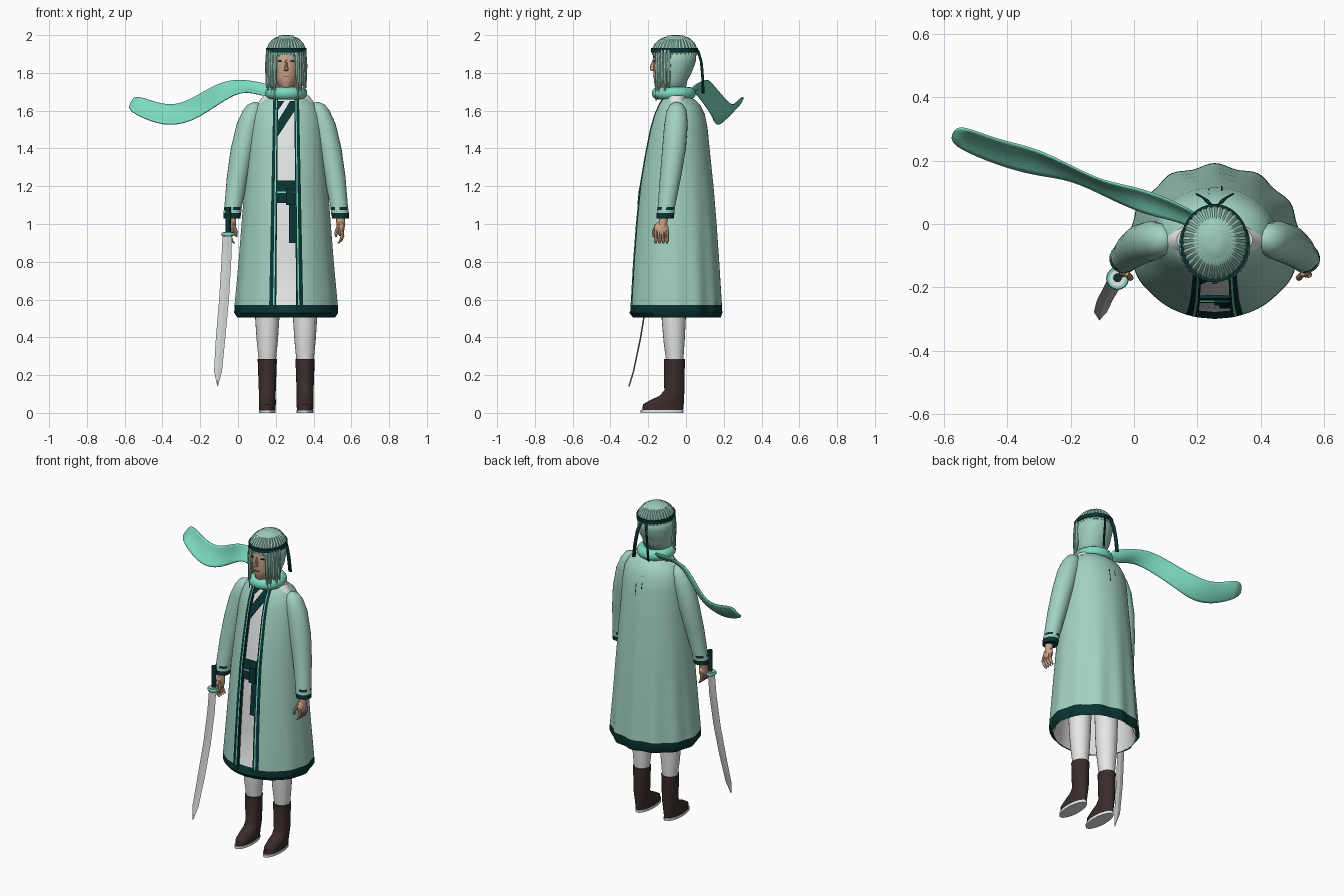
import bpy, bmesh, math
from math import sin, cos, pi, asin

if "Cube" in bpy.data.objects:
    bpy.data.objects.remove(bpy.data.objects["Cube"])

CX = 0.255  # centre line of the figure


def mat(name, r, g, b):
    m = bpy.data.materials.new(name)
    m.diffuse_color = (r, g, b, 1)
    m.use_nodes = True
    m.node_tree.nodes["Principled BSDF"].inputs["Base Color"].default_value = m.diffuse_color
    return m


COAT = mat("pale_green_cloth", 0.36, 0.64, 0.53)
HAIR = mat("pale_green_hair", 0.33, 0.60, 0.50)
SCARF = mat("bright_teal_cloth", 0.20, 0.70, 0.52)
DARK = mat("dark_teal_trim", 0.003, 0.034, 0.032)
WHITE = mat("white_cloth", 0.78, 0.80, 0.79)
SKIN = mat("skin", 0.62, 0.38, 0.25)
BROWN = mat("brown_leather", 0.042, 0.025, 0.024)
STEEL = mat("steel", 0.62, 0.64, 0.64)


def mesh(name, verts, faces, mats, idx=None, angle=40):
    me = bpy.data.meshes.new(name)
    me.from_pydata(verts, [], faces)
    for m in mats:
        me.materials.append(m)
    if idx:
        me.polygons.foreach_set("material_index", idx)
    bm = bmesh.new()
    bm.from_mesh(me)
    bmesh.ops.recalc_face_normals(bm, faces=bm.faces)
    bm.to_mesh(me)
    bm.free()
    ob = bpy.data.objects.new(name, me)
    bpy.context.collection.objects.link(ob)
    bpy.ops.object.select_all(action='DESELECT')
    ob.select_set(True)
    bpy.context.view_layer.objects.active = ob
    bpy.ops.object.shade_smooth_by_angle(angle=math.radians(angle))
    return ob


def loft(name, rings, mats, rule=None, closed=True, caps=True, angle=40):
    n = len(rings[0])
    verts = [p for r in rings for p in r]
    faces, idx = [], []
    for i in range(len(rings) - 1):
        for j in range(n if closed else n - 1):
            k = (j + 1) % n
            faces.append((i * n + j, i * n + k, (i + 1) * n + k, (i + 1) * n + j))
            idx.append(rule(i, j) if rule else 0)
    if closed and caps:
        last = len(rings) - 1
        faces += [tuple(range(n)), tuple(range(last * n, last * n + n))]
        idx += [rule(0, 0) if rule else 0, rule(last - 1, 0) if rule else 0]
    return mesh(name, verts, faces, mats, idx, angle)


def oval(z, rx, yf, yb, cx=CX, n=32, a0=0.0, a1=None, ribs=0, amp=0.0):
    """Horizontal ellipse; angle 0 faces front. With a1 it is an open arc."""
    cy, ry = (yf + yb) / 2, (yb - yf) / 2
    out = []
    for k in range(n):
        a = a0 + (a1 - a0) * k / (n - 1) if a1 else 2 * pi * k / n
        s = 1 + amp * cos(ribs * a)
        out.append((cx + rx * s * sin(a), cy - ry * s * cos(a), z))
    return out


def disc(x, y, z, r, n=16, ry=None):
    return oval(z, r, y - (ry or r), y + (ry or r), x, n)


def ball(name, c, r, m):
    rings = [disc(c[0], c[1], c[2] + r[2] * cos(t), max(r[0] * sin(t), 1e-4), 16, max(r[1] * sin(t), 1e-4))
             for t in [pi * k / 10 for k in range(11)]]
    return loft(name, rings, [m])


# ---- coat: pleated skirt, recessed front panel, striped front edges ----
PROFILE = [(0.505, 0.255, -0.28, 0.178), (0.53, 0.272, -0.30, 0.186), (0.57, 0.270, -0.298, 0.184),
           (0.8, 0.25, -0.285, 0.172), (1.0, 0.235, -0.27, 0.16), (1.2, 0.22, -0.25, 0.145),
           (1.35, 0.207, -0.225, 0.13), (1.5, 0.195, -0.195, 0.115), (1.58, 0.183, -0.172, 0.10),
           (1.63, 0.16, -0.15, 0.075), (1.66, 0.125, -0.135, 0.045), (1.68, 0.085, -0.11, 0.0)]
SIDE = 44
K = 5 + SIDE


def coat_ring(z, rx, yf, yb):
    cy, ry = (yf + yb) / 2, (yb - yf) / 2
    t = max(0, min(1, (1.67 - z) / 1.1))
    hw, w = 0.043 + 0.01 * t, 0.025 + 0.012 * t
    rec = 0.02 if z > 0.56 else 0.0
    half = []
    for x, d in ((0, rec), (hw, rec), (hw, 0), (hw + 0.25 * w, 0), (hw + 0.45 * w, 0), (hw + w, 0)):
        half.append((x, cy - ry * cos(asin(x / rx)) + d))
    a0 = asin((hw + w) / rx)
    for k in range(1, SIDE + 1):
        a = a0 + (pi - a0) * k / SIDE
        s = 1 + 0.028 * max(0, (1.3 - z) / 0.8) * cos(12 * a) * (1 - cos(a)) / 2
        half.append((rx * s * sin(a), cy - ry * s * cos(a)))
    full = half + [(-x, y) for x, y in half[-2:0:-1]]
    return [(CX + x, y, z) for x, y in full]


def coat_rule(i, j):
    k = j if j < K else 2 * K - 1 - j
    if i < 2:
        return 1
    return 2 if k == 0 else 3 if k == 3 else 1 if k < 5 else 0


loft("coat", [coat_ring(*p) for p in PROFILE], [COAT, DARK, WHITE, SCARF], coat_rule, caps=False)
loft("coat_lining", [oval(0.506, 0.25, -0.275, 0.174), oval(0.54, 0.235, -0.262, 0.155),
                     oval(0.95, 0.2, -0.22, 0.12)], [WHITE], caps=False)
loft("inner_collar", [oval(1.64, 0.15, -0.12, 0.02), oval(1.68, 0.12, -0.11, 0.01)], [WHITE])


def edge(z, k):
    """Front (k=2) or back (k=3) of the coat at a height."""
    for a, b in zip(PROFILE, PROFILE[1:]):
        if z <= b[0]:
            return a[k] + (b[k] - a[k]) * (z - a[0]) / (b[0] - a[0])
    return PROFILE[-1][k]


def plate(name, pts, m, y_of, thick=0.009):
    """Thin plate from x,z corners (x from the centre line)."""
    n = len(pts)
    v = [(CX + x, y_of(z) + d, z) for d in (0, thick) for x, z in pts]
    f = [tuple(range(n)), tuple(range(n, 2 * n))] + [(i, (i + 1) % n, n + (i + 1) % n, n + i) for i in range(n)]
    return mesh(name, v, f, [m])


def rect(x0, x1, z0, z1):
    return [(x0, z0), (x1, z0), (x1, z1), (x0, z1)]


front = lambda z: edge(z, 2) + 0.010
plate("belt", rect(-0.052, 0.052, 1.11, 1.23), DARK, front)
plate("belt_cord", rect(-0.05, 0.05, 1.165, 1.172), SCARF, lambda z: front(z) - 0.003, 0.004)
plate("belt_knot", rect(0.0, 0.045, 1.1, 1.19), DARK, lambda z: front(z) - 0.008)
plate("sash_tail", rect(0.015, 0.05, 0.9, 1.12), DARK, front)
plate("collar_overlap", [(-0.047, 1.46), (-0.047, 1.54), (0.02, 1.65), (0.045, 1.65), (0.045, 1.6)], DARK, front)
plate("collar_under", [(-0.045, 1.6), (-0.045, 1.65), (-0.01, 1.65)], DARK, front)
for i in range(6):  # slits on the upper back
    x = -0.10 + 0.04 * i
    z = 1.46 + 0.025 * (i % 3)
    plate("back_slit", rect(x, x + 0.004, z, z + 0.08), DARK,
          lambda q, x=x: edge(q, 3) - 0.11 * (x / 0.19) ** 2 - 0.003, 0.005)

# ---- arms and hands, legs and boots ----
ARM = [(0.165, -0.05, 1.645, 0.01), (0.17, -0.05, 1.632, 0.035), (0.178, -0.05, 1.60, 0.052),
       (0.2, -0.053, 1.53, 0.062), (0.23, -0.063, 1.4, 0.063), (0.258, -0.082, 1.25, 0.056),
       (0.281, -0.104, 1.09, 0.046), (0.283, -0.106, 1.075, 0.047), (0.285, -0.108, 1.058, 0.047),
       (0.288, -0.11, 1.03, 0.045)]
for s, side in ((-1, "right"), (1, "left")):
    loft(side + "_sleeve", [disc(CX + s * d, y, z, r, 24) for d, y, z, r in ARM], [COAT, DARK],
         lambda i, j: 1 if i == 8 or (i == 6 and j % 6 < 4) else 0)
    hx = CX + s * 0.288
    loft(side + "_wrist", [disc(hx, -0.118, 1.04, 0.024), disc(hx, -0.125, 0.98, 0.022)], [SKIN])
    ball(side + "_palm", (hx, -0.13, 0.975), (0.02, 0.038, 0.04), SKIN)
    for f in range(4):
        y = -0.16 + 0.02 * f
        loft(side + "_finger", [disc(hx + s * 0.006, y, 0.965, 0.0105, 8), disc(hx + s * 0.01, y, 0.935, 0.010, 8),
                                disc(hx, y, 0.91, 0.009, 8), disc(hx - s * 0.012, y, 0.898, 0.005, 8)], [SKIN])
    loft(side + "_thumb", [disc(hx - s * 0.008, -0.155, 1.0, 0.009, 8), disc(hx - s * 0.022, -0.17, 0.96, 0.01, 8),
                           disc(hx - s * 0.025, -0.172, 0.93, 0.005, 8)], [SKIN])
    lx = CX + s * 0.1
    loft(side + "_leg", [disc(lx, y, z, r, 24) for y, z, r in
                         ((-0.06, 0.27, 0.045), (-0.063, 0.38, 0.056), (-0.065, 0.5, 0.064), (-0.065, 0.9, 0.075))],
         [WHITE])
    loft(side + "_boot", [oval(z, rx, yf, yb, lx, 24) for z, rx, yf, yb in
                          ((0.015, 0.043, -0.232, -0.015), (0.045, 0.045, -0.228, -0.012),
                           (0.068, 0.045, -0.19, -0.01), (0.09, 0.044, -0.14, -0.01), (0.12, 0.045, -0.115, -0.008),
                           (0.285, 0.051, -0.117, -0.006))], [BROWN])
    loft(side + "_sole", [oval(z, 0.044, -0.24, -0.012, lx, 24) for z in (0, 0.016)], [WHITE])

# ---- head, face and hair ----
loft("neck", [disc(CX, -0.06, 1.64, 0.05), disc(CX, -0.06, 1.78, 0.05)], [SKIN])
loft("face", [oval(*p) for p in ((1.715, 0.02, -0.152, -0.10), (1.73, 0.042, -0.166, -0.04), (1.78, 0.066, -0.172, 0.0),
                                 (1.84, 0.08, -0.174, 0.02), (1.9, 0.084, -0.174, 0.03), (1.94, 0.075, -0.16, 0.03))],
     [SKIN])
loft("nose", [disc(CX, -0.172, 1.87, 0.004, 8), disc(CX, -0.178, 1.835, 0.008, 8, 0.012),
              disc(CX, -0.178, 1.815, 0.012, 8, 0.013), disc(CX, -0.172, 1.81, 0.006, 8)], [SKIN])
for s in (-1, 1):
    fy = lambda z: -0.170
    plate("eye", [(s * 0.018, 1.856), (s * 0.045, 1.86), (s * 0.04, 1.868), (s * 0.026, 1.867)], DARK, fy, 0.008)
    plate("eyebrow", [(s * 0.014, 1.876), (s * 0.045, 1.89), (s * 0.045, 1.896), (s * 0.014, 1.884)], HAIR,
          lambda z: -0.172, 0.009)
plate("mouth", rect(-0.017, 0.017, 1.778, 1.782), BROWN, lambda z: -0.174, 0.006)
loft("hair_cap", [oval(z, rx, yf, yb, n=136, ribs=34, amp=a) for z, rx, yf, yb, a in
                  ((1.895, 0.103, -0.178, 0.058, 0.02), (1.93, 0.101, -0.176, 0.056, 0.025),
                   (1.955, 0.09, -0.162, 0.045, 0.03), (1.975, 0.073, -0.14, 0.028, 0.035),
                   (1.988, 0.055, -0.118, 0.01, 0.04), (1.99, 0.046, -0.107, 0.0, 0.0),
                   (1.998, 0.036, -0.096, -0.012, 0.0), (2.0, 0.015, -0.07, -0.038, 0.0))], [HAIR])
back = loft("back_hair", [oval(z, rx, yf, yb, n=40, a0=pi * 0.36, a1=pi * 1.64) for z, rx, yf, yb in
                          ((1.92, 0.102, -0.177, 0.057), (1.86, 0.106, -0.177, 0.052), (1.8, 0.102, -0.172, 0.03),
                           (1.76, 0.09, -0.165, 0.008), (1.70, 0.08, -0.155, -0.005))], [HAIR], closed=False)
back.modifiers.new("thickness", "SOLIDIFY").thickness = 0.008
for s in (-1, 1):  # loose locks framing the face
    for i in range(5):
        a = 0.62 + 0.17 * i
        low = 1.65 + 0.03 * (i % 3) + 0.01 * i
        pts = [(1.92, 0.098, 0.012), (1.84, 0.104, 0.012), (1.76, 0.104, 0.009), (low, 0.108, 0.003)]
        loft("hair_lock", [disc(CX + s * r * sin(a), -0.06 - 1.12 * r * cos(a), z, w, 8) for z, r, w in pts], [HAIR])
loft("headband", [oval(z, 0.108, -0.184, 0.063, n=48) for z in (1.908, 1.932)], [DARK])
for s in (-1, 1):  # trailing ends of the headband
    path = [(0.015, 0.06, 1.92), (0.03, 0.078, 1.86), (0.042, 0.085, 1.78), (0.05, 0.088, 1.69)]
    tail = loft("headband_tail", [[(CX + s * (x - 0.009), y, z), (CX + s * (x + 0.009), y + 0.01, z)]
                                  for x, y, z in path], [DARK], closed=False)
    tail.modifiers.new("thickness", "SOLIDIFY").thickness = 0.005

# ---- scarf: rolled collar and flying end ----
ring = []
for k in range(48):
    a = 2 * pi * k / 48
    ring.append([(CX + (0.08 + 0.032 * cos(b)) * sin(a), -0.065 - (0.084 + 0.032 * cos(b)) * cos(a),
                  1.692 + 0.033 * sin(b)) for b in [2 * pi * q / 16 for q in range(16)]])
loft("scarf_collar", ring + ring[:1], [SCARF], caps=False)
UPPER = [(0.2, 0.03, 1.73), (0.1, 0.08, 1.755), (0, 0.115, 1.768), (-0.1, 0.13, 1.75), (-0.2, 0.18, 1.69),
         (-0.32, 0.24, 1.625), (-0.43, 0.26, 1.64), (-0.55, 0.31, 1.69)]
LOWER = [(0.2, -0.02, 1.68), (0.13, 0.01, 1.68), (0.03, 0.03, 1.715), (-0.08, 0.08, 1.655), (-0.2, 0.14, 1.57),
         (-0.3, 0.15, 1.53), (-0.42, 0.18, 1.525), (-0.59, 0.25, 1.605)]
rows = []
for u, l in zip(UPPER, LOWER):
    mid = [(a + b) / 2 for a, b in zip(u, l)]
    rows.append([u, (mid[0], mid[1] + 0.01, mid[2] - 0.01), l])
flying = loft("scarf_end", rows, [SCARF], closed=False, angle=180)
flying.modifiers.new("smooth", "SUBSURF").levels = 2
flying.modifiers["smooth"].render_levels = 2
flying.modifiers.new("thickness", "SOLIDIFY").thickness = 0.006

# ---- sword ----
loft("sword_handle", [disc(-0.052, -0.17, z, 0.014, 12) for z in (0.945, 1.09)], [DARK])
loft("sword_guard", [disc(-0.052, -0.172, z, r, 32) for z, r in
                     ((0.936, 0.033), (0.94, 0.036), (0.95, 0.036), (0.954, 0.033))], [SCARF])
loft("sword_guard_plate", [disc(-0.052, -0.172, z, 0.025, 24) for z in (0.934, 0.957)], [WHITE])
BLADE = [(0.94, -0.057, -0.175, 0.025), (0.8, -0.062, -0.184, 0.026), (0.6, -0.074, -0.208, 0.026),
         (0.4, -0.092, -0.24, 0.025), (0.22, -0.106, -0.278, 0.021), (0.14, -0.108, -0.302, 0.001)]
loft("sword_blade", [[(x - w, y, z), (x, y - 0.004, z), (x + w, y, z), (x, y + 0.004, z)] for z, x, y, w in BLADE],
     [STEEL], angle=15)
